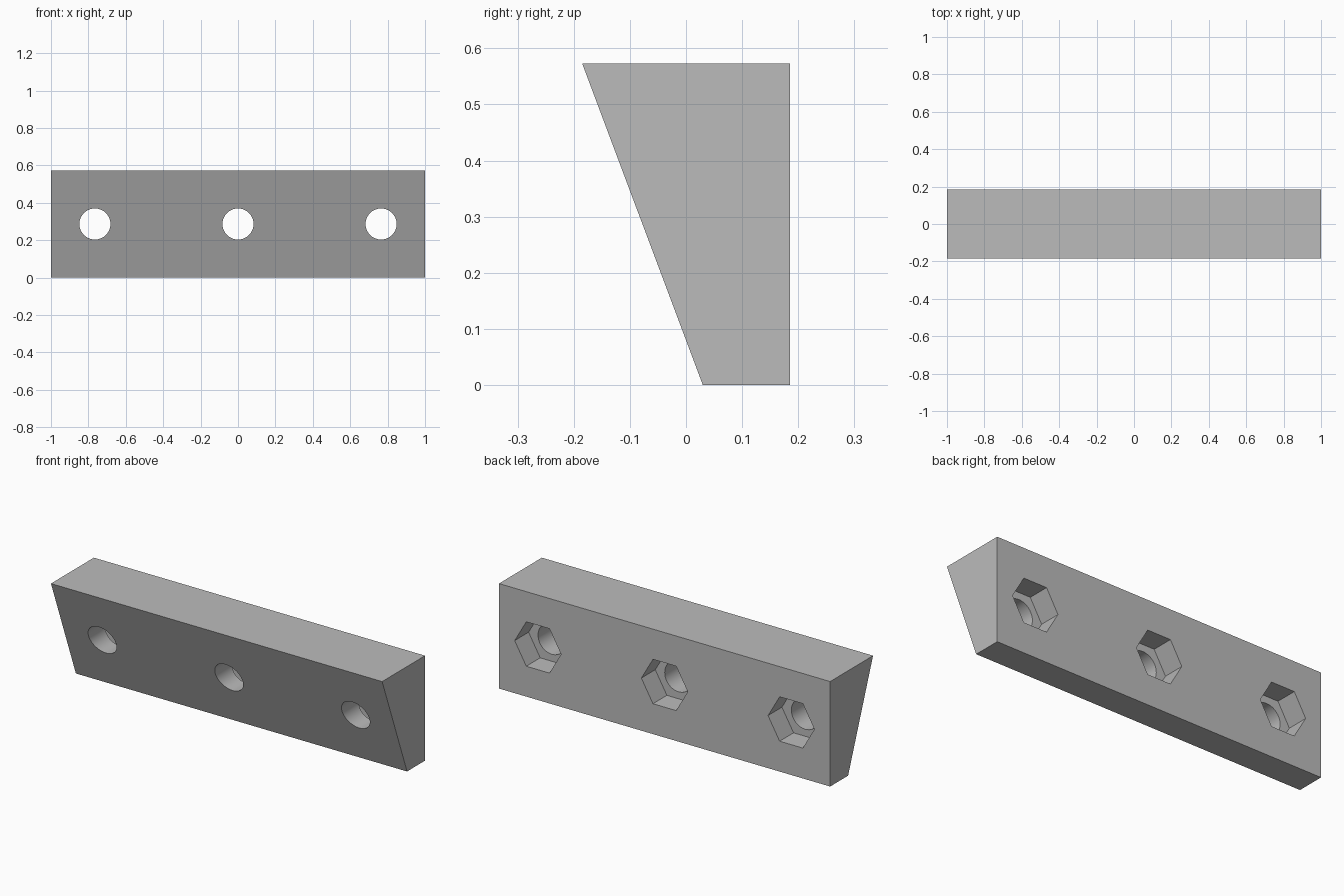
import bpy, bmesh, math
from mathutils import Matrix

cube = bpy.data.objects.get("Cube")
if cube:
    bpy.data.objects.remove(cube, do_unlink=True)

HEIGHT, BACK = 0.573, 0.185
HOLE_Z, SPACING = 0.287, 0.765

# Single grey material
grey = bpy.data.materials.new("plain_grey")
grey.use_nodes = True
colour = (0.5, 0.5, 0.5, 1)
grey.diffuse_color = colour
grey.node_tree.nodes["Principled BSDF"].inputs["Base Color"].default_value = colour


def make_object(name, bm):
    bmesh.ops.recalc_face_normals(bm, faces=bm.faces)
    mesh = bpy.data.meshes.new(name)
    bm.to_mesh(mesh)
    bm.free()
    mesh.materials.append(grey)
    obj = bpy.data.objects.new(name, mesh)
    bpy.context.collection.objects.link(obj)
    return obj


def make_cutter(name, sides, radius, y_front, y_back):
    """Row of three prisms running along y."""
    bm = bmesh.new()
    for x in (-SPACING, 0, SPACING):
        place = (Matrix.Translation((x, (y_front + y_back) / 2, HOLE_Z))
                 @ Matrix.Rotation(math.pi / 2, 4, 'X')
                 @ Matrix.Rotation(math.pi / 2, 4, 'Z'))
        # cone vertices start on local y, so the turn puts corners on x
        bmesh.ops.create_cone(bm, cap_ends=True, segments=sides,
                              radius1=radius, radius2=radius,
                              depth=y_back - y_front, matrix=place)
    obj = make_object(name, bm)
    obj.hide_render = True
    return obj


# Tapered bar: side profile extruded along x
bm = bmesh.new()
profile = [(0.03, 0), (BACK, 0), (BACK, HEIGHT), (-BACK, HEIGHT)]
face = bm.faces.new([bm.verts.new((-1, y, z)) for y, z in profile])
side = bmesh.ops.extrude_face_region(bm, geom=[face])
bmesh.ops.translate(bm, vec=(2, 0, 0),
                    verts=[v for v in side["geom"] if isinstance(v, bmesh.types.BMVert)])
bar = make_object("tapered_bar", bm)

# Round bolt holes right through, hexagonal nut pockets from the back
cutters = [make_cutter("bolt_hole_cutter", 64, 0.083, -0.4, 0.4),
           make_cutter("nut_pocket_cutter", 6, 0.14, BACK - 0.12, 0.4)]
bpy.context.view_layer.objects.active = bar
bar.select_set(True)
for cutter in cutters:
    cut = bar.modifiers.new(cutter.name, 'BOOLEAN')
    cut.operation = 'DIFFERENCE'
    cut.solver = 'EXACT'
    cut.object = cutter
    bpy.ops.object.modifier_apply(modifier=cut.name)
    bpy.data.objects.remove(cutter, do_unlink=True)

bpy.ops.object.shade_smooth_by_angle(angle=math.radians(30))
